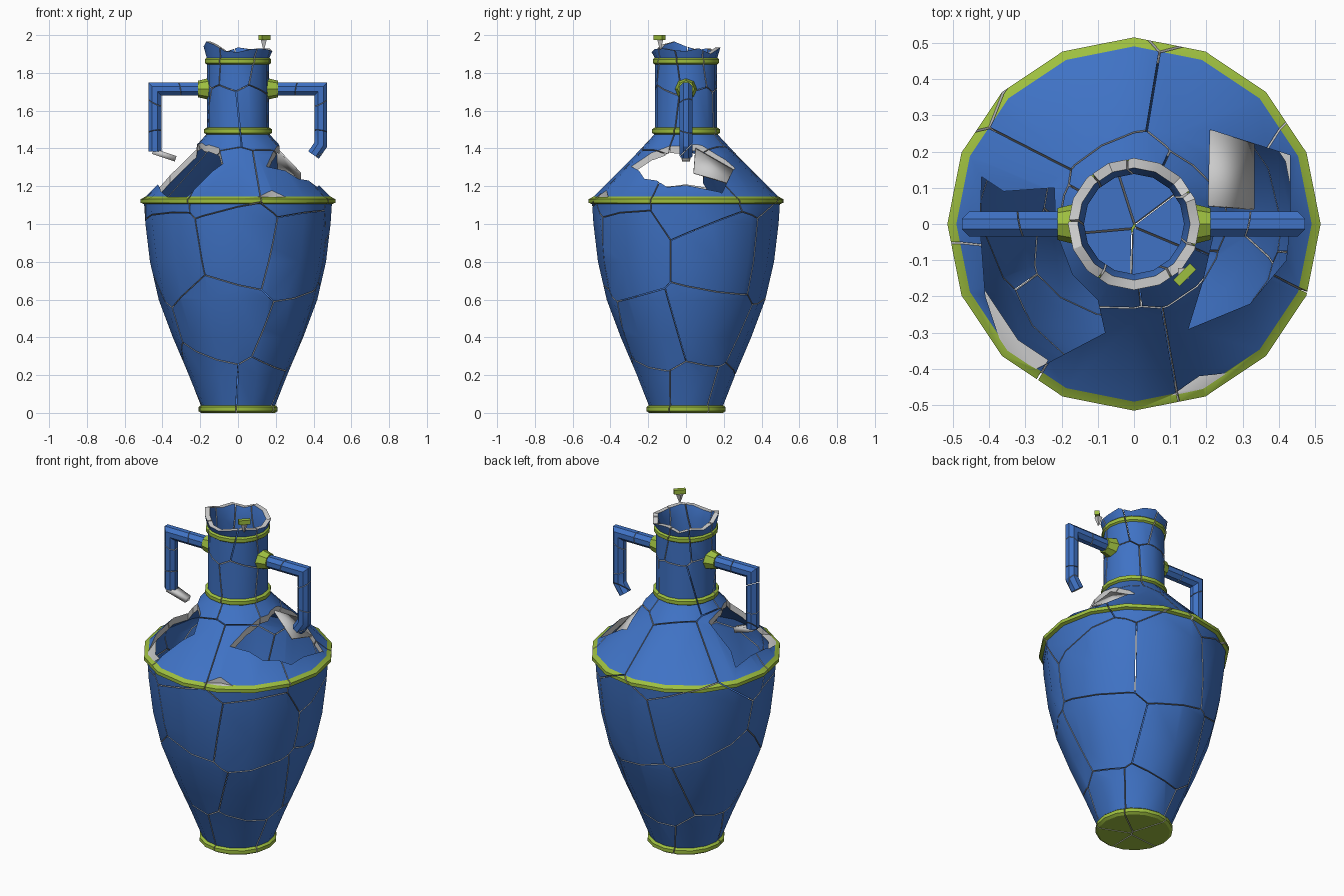
import bpy, bmesh, random
from math import cos, sin, pi, tau
from mathutils import Vector, Matrix

if "Cube" in bpy.data.objects:
    bpy.data.objects.remove(bpy.data.objects["Cube"])

random.seed(4)
BLUE, GREEN, GREY = 0, 1, 2


def material(name, rgb):
    m = bpy.data.materials.new(name)
    m.diffuse_color = (*rgb, 1)
    m.use_nodes = True
    m.node_tree.nodes["Principled BSDF"].inputs["Base Color"].default_value = m.diffuse_color
    return m


MATS = [material("blue_glaze", (.05, .17, .56)), material("green_glaze", (.34, .52, .05)), None]


def make_object(name, bm):
    me = bpy.data.meshes.new(name)
    bm.to_mesh(me)
    for m in MATS:
        me.materials.append(m)
    ob = bpy.data.objects.new(name, me)
    bpy.context.collection.objects.link(ob)
    return ob


def bridge(bm, rings, mats):
    for a, b, m in zip(rings, rings[1:], mats):
        n = len(a)
        for i in range(n):
            bm.faces.new((a[i], a[(i + 1) % n], b[(i + 1) % n], b[i])).material_index = m


def fracture(bm, seeds, name, gap=.0025):
    """Split a closed mesh into Voronoi shards with grey break faces."""
    for i, s in enumerate(seeds):
        c = bm.copy()
        for o in sorted(seeds, key=lambda p: (p - s).length)[1:]:
            n = (o - s).normalized()
            r = bmesh.ops.bisect_plane(c, geom=c.verts[:] + c.edges[:] + c.faces[:], dist=1e-6,
                                       plane_co=(s + o) / 2 - n * gap, plane_no=n, clear_outer=True)
            cut = [e for e in r['geom_cut'] if isinstance(e, bmesh.types.BMEdge) and e.is_boundary]
            if cut:
                fill = bmesh.ops.triangle_fill(c, use_beauty=True, edges=cut, normal=n)
                for f in fill['geom']:
                    if isinstance(f, bmesh.types.BMFace):
                        f.material_index = GREY
        if c.faces:
            bmesh.ops.recalc_face_normals(c, faces=c.faces[:])
            make_object(f"{name}_{i + 1}", c)
        c.free()


def prism(points, z0, z1):
    bm = bmesh.new()
    face = bm.faces.new([bm.verts.new((x, y, z0)) for x, y in points])
    ext = bmesh.ops.extrude_face_region(bm, geom=[face])
    bmesh.ops.translate(bm, vec=(0, 0, z1 - z0),
                        verts=[v for v in ext['geom'] if isinstance(v, bmesh.types.BMVert)])
    bmesh.ops.recalc_face_normals(bm, faces=bm.faces[:])
    for f in bm.faces:
        f.material_index = GREY
    return bm


# Vase wall: closed lathe, outside up and inside down (radius, height, material)
B, G = BLUE, GREEN
profile = [
    (0, 0, G), (.195, 0, G), (.21, .01, G), (.21, .03, G), (.197, .04, B),
    (.26, .2, B), (.345, .4, B), (.42, .6, B), (.466, .8, B), (.49, 1.0, B),
    (.497, 1.105, G), (.515, 1.112, G), (.515, 1.132, G), (.49, 1.145, B),
    (.27, 1.365, B), (.185, 1.455, B), (.168, 1.475, G), (.18, 1.482, G), (.18, 1.502, G),
    (.165, 1.51, B), (.165, 1.845, G), (.175, 1.852, G), (.175, 1.872, G), (.166, 1.88, B),
    (.182, None, GREY), (.155, None, B), (.138, 1.86, B), (.138, 1.5, B), (.235, 1.36, B),
    (.455, 1.14, B), (.465, 1.08, B), (.435, .8, B), (.39, .6, B), (.315, .4, B),
    (.23, .2, B), (.17, .045, B), (0, .045, B)]
# Broken rim height around the neck
jag = [1.915, 1.93, 1.90, 1.925, 1.935, 1.91, 1.93, 1.92, 1.94, 1.965, 1.95, 1.915, 1.91, 1.925, 1.93, 1.92]
bm = bmesh.new()
rings = [[bm.verts.new((r * cos(tau * k / 16), r * sin(tau * k / 16), jag[k] if z is None else z))
          for k in range(16)] for r, z, m in profile]
bridge(bm, rings, [p[2] for p in profile])
bmesh.ops.remove_doubles(bm, verts=bm.verts[:], dist=1e-5)
bmesh.ops.recalc_face_normals(bm, faces=bm.faces[:])
vase = make_object("vase_wall", bm)
bm.free()

# Missing shoulder pieces, outlined from above
holes = [
    [(-.22, .10), (-.36, .09), (-.42, .13), (-.425, 0), (-.41, -.2), (-.36, -.35), (-.27, -.40),
     (-.08, -.30), (-.10, -.21), (-.17, -.14), (-.215, -.02)],
    [(.21, .26), (.43, .19), (.43, 0), (.42, -.1), (.32, -.22), (.15, -.29), (.19, -.16),
     (.22, -.03), (.205, .06)],
    [(.10, -.475), (.18, -.42), (.27, -.41), (.19, -.455)]]
cutters = []
for pts in holes:
    pb = prism(pts, 1.143, 1.6)
    cutter = make_object("hole_cutter", pb)
    pb.free()
    cutter.hide_render = True
    mod = vase.modifiers.new("hole", 'BOOLEAN')
    mod.operation, mod.solver, mod.object = 'DIFFERENCE', 'EXACT', cutter
    cutters.append(cutter)
bpy.context.view_layer.update()
bm = bmesh.new()
bm.from_object(vase, bpy.context.evaluated_depsgraph_get())
for ob in [vase] + cutters:
    bpy.data.objects.remove(ob)

# Shard centres in rings up the vase (height, radius, count)
seeds = []
for z, r, n in [(.08, .2, 5), (.42, .34, 5), (.85, .45, 6), (1.24, .38, 7), (1.6, .16, 5), (1.84, .17, 7)]:
    start = random.random() * tau
    for k in range(n):
        a = start + tau * (k + random.uniform(-.25, .25)) / n
        seeds.append(Vector((r * cos(a), r * sin(a), z + random.uniform(-.09, .09) * min(1, r * 3))))
fracture(bm, seeds, "vase_shard")
bm.free()


# Handles: eight-sided mitred tubes with a green collar at the neck
def handle(side, name, path):
    pts = [Vector((side * x, 0, z)) for x, z in path]
    bm, rings = bmesh.new(), []
    for i, p in enumerate(pts):
        d0 = (p - pts[max(i - 1, 0)]).normalized()
        d1 = (pts[min(i + 1, len(pts) - 1)] - p).normalized()
        d0, d1 = (d0 if i else d1), (d1 if i < len(pts) - 1 else d0)
        t = (d0 + d1).normalized()
        across = Vector((t.z, 0, -t.x)) / max(t.dot(d0), .3)
        rings.append([bm.verts.new(p + .037 * (across * cos(tau * (k + .5) / 8)
                                               + Vector((0, sin(tau * (k + .5) / 8), 0)))) for k in range(8)])
    bridge(bm, rings, [BLUE] * len(pts))
    for ring in (rings[0], rings[-1]):
        bm.faces.new(ring).material_index = GREY
    bmesh.ops.recalc_face_normals(bm, faces=bm.faces[:])
    seeds = [Vector((side * x, y, z)) for x, y, z in
             [(.24, .01, 1.72), (.38, -.02, 1.70), (.45, .01, 1.56), (.43, -.02, 1.42), (.43, .03, 1.37)]]
    fracture(bm, seeds, name + "_shard", .0015)
    bm.free()
    cb = bmesh.new()
    bmesh.ops.create_cone(cb, cap_ends=True, segments=8, radius1=.06, radius2=.044, depth=.065,
                          matrix=Matrix.Translation((side * .178, 0, 1.715)) @ Matrix.Rotation(side * pi / 2, 4, 'Y'))
    for f in cb.faces:
        f.material_index = GREEN
    make_object(name + "_collar", cb)
    cb.free()


handle(-1, "left_handle", [(.16, 1.715), (.44, 1.715), (.44, 1.385)])
handle(1, "right_handle", [(.16, 1.715), (.438, 1.715), (.438, 1.42), (.40, 1.365)])


# Thin grey remnants: inner shoulder layer and the stub of the left handle
def sheet(name, corners, thickness):
    bm = bmesh.new()
    bm.faces.new([bm.verts.new(c) for c in corners]).material_index = GREY
    ob = make_object(name, bm)
    bm.free()
    mod = ob.modifiers.new("thickness", 'SOLIDIFY')
    mod.thickness, mod.offset = thickness, 0


sheet("inner_shoulder_remnant", [(.205, .05, 1.40), (.33, .04, 1.27), (.33, .225, 1.215), (.21, .26, 1.28)], .008)
sheet("left_handle_stub", [(-.45, -.03, 1.385), (-.33, -.02, 1.345), (-.33, .02, 1.345), (-.45, .03, 1.385)], .03)

# Last chip of the green lip above the rim
turn = Matrix.Translation((.14, -.14, 0)) @ Matrix.Rotation(pi / 4, 4, 'Z')
bm = bmesh.new()
bmesh.ops.create_cube(bm, size=1, matrix=turn @ Matrix.Translation((0, 0, 1.9875)) @ Matrix.Diagonal((.065, .025, .025, 1)))
for f in bm.faces:
    f.material_index = GREEN
make_object("rim_lip_chip", bm)
bm.free()
bm = bmesh.new()
bmesh.ops.create_cone(bm, cap_ends=True, segments=4, radius1=.004, radius2=.022, depth=.05,
                      matrix=turn @ Matrix.Translation((0, .005, 1.95)))
for f in bm.faces:
    f.material_index = GREY
make_object("rim_lip_stem", bm)
bm.free()

# Smooth round walls, sharp breaks
for ob in bpy.context.scene.objects:
    ob.select_set(True)
    bpy.context.view_layer.objects.active = ob
bpy.ops.object.shade_smooth_by_angle(angle=pi / 6)
